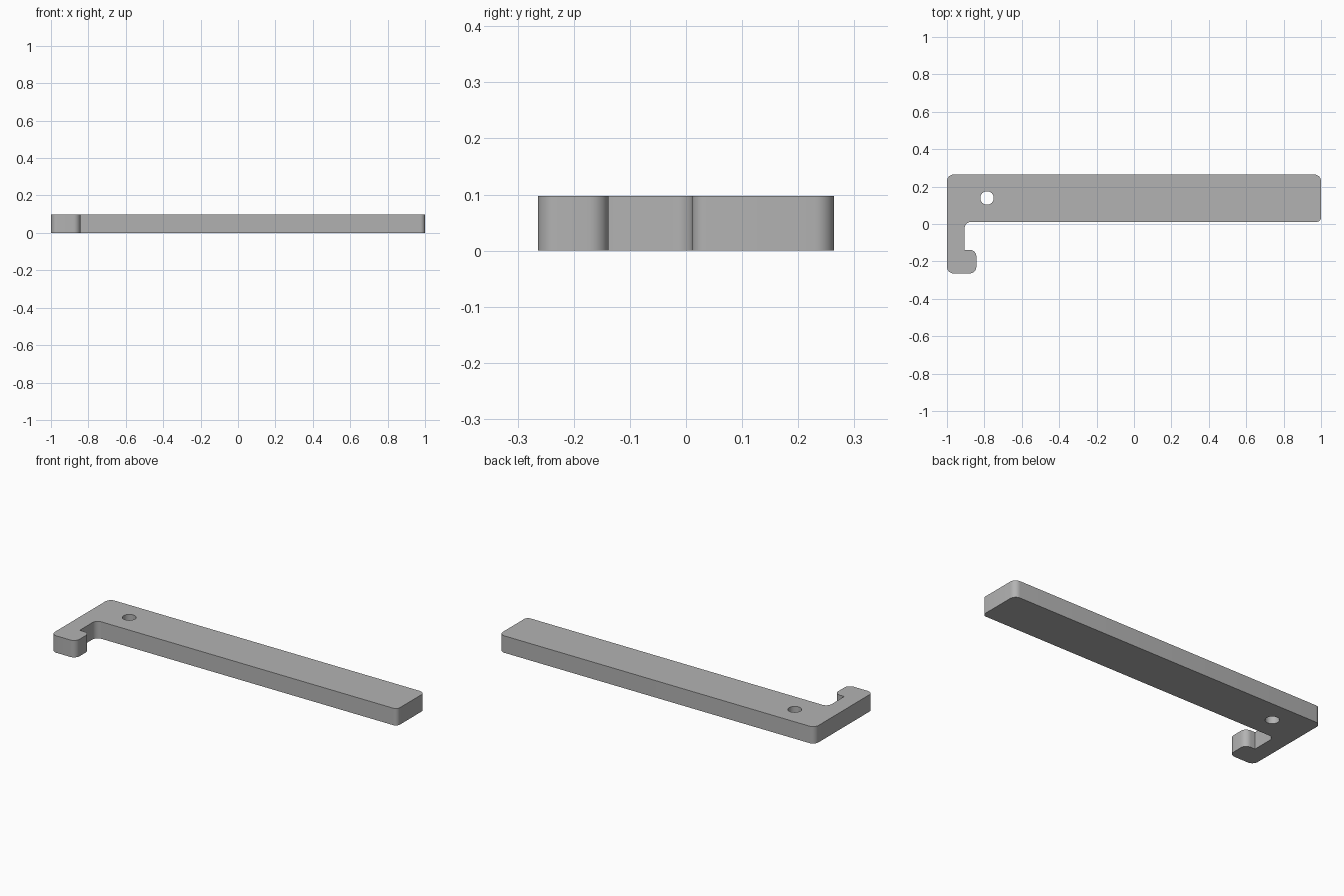
import bpy
from math import cos, sin, tau
from mathutils import Vector

cube = bpy.data.objects.get("Cube")
if cube:
    bpy.data.objects.remove(cube, do_unlink=True)

THICK = 0.097
STEPS = 8


def rounded(corners):
    """Outline points with each (x, y, radius) right-angle corner rounded."""
    points = []
    for i, (x, y, r) in enumerate(corners):
        here = Vector((x, y))
        if r == 0:
            points.append(here)
            continue
        before = (Vector(corners[i - 1][:2]) - here).normalized() * r
        after = (Vector(corners[(i + 1) % len(corners)][:2]) - here).normalized() * r
        centre = here + before + after
        for k in range(STEPS + 1):
            a = tau / 4 * k / STEPS
            points.append(centre - after * cos(a) - before * sin(a))
    return points


def add_loop(curve, points):
    spline = curve.splines.new("POLY")
    spline.points.add(len(points) - 1)
    for target, p in zip(spline.points, points):
        target.co = (p.x, p.y, 0, 1)
    spline.use_cyclic_u = True


grey = bpy.data.materials.new("plain grey")
grey.use_nodes = True
colour = (0.45, 0.45, 0.45, 1)
grey.diffuse_color = colour
grey.node_tree.nodes["Principled BSDF"].inputs["Base Color"].default_value = colour

# Flat bar with a hooked arm at one end
R = 0.035
outline = rounded([
    (-1, -0.264, R), (-0.843, -0.264, R), (-0.843, -0.138, R),
    (-0.906, -0.138, 0), (-0.906, 0.011, R),
    (1, 0.011, 0.025), (1, 0.264, R), (-1, 0.264, R),
])
# Round through hole
hole = [Vector((-0.786 + 0.036 * cos(tau * k / 32), 0.139 + 0.036 * sin(tau * k / 32)))
        for k in range(32)]

profile = bpy.data.curves.new("hooked_bar", "CURVE")
profile.dimensions = "2D"
profile.fill_mode = "BOTH"
profile.extrude = THICK / 2
add_loop(profile, outline)
add_loop(profile, hole)
profile.materials.append(grey)

bar = bpy.data.objects.new("hooked_bar", profile)
bar.location.z = THICK / 2
bpy.context.collection.objects.link(bar)

# Solid mesh with welded edges and crisp rims
bpy.ops.object.select_all(action="DESELECT")
bar.select_set(True)
bpy.context.view_layer.objects.active = bar
bpy.ops.object.convert(target="MESH")
bpy.ops.object.mode_set(mode="EDIT")
bpy.ops.mesh.select_all(action="SELECT")
bpy.ops.mesh.remove_doubles(threshold=0.0001)
bpy.ops.mesh.normals_make_consistent(inside=False)
bpy.ops.object.mode_set(mode="OBJECT")
bpy.ops.object.shade_smooth_by_angle()
